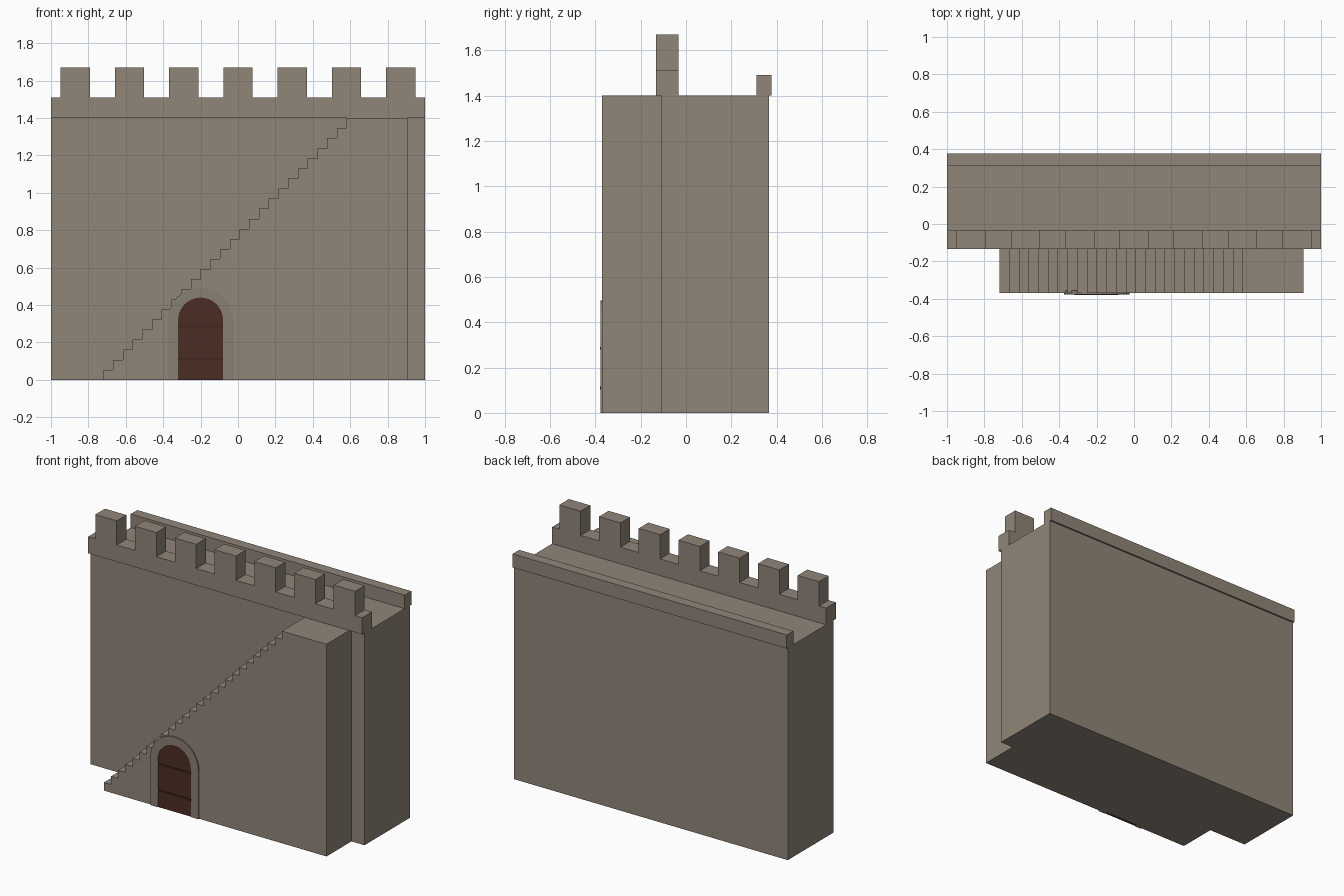
import bpy, bmesh, math

cube = bpy.data.objects.get("Cube")
if cube:
    bpy.data.objects.remove(cube, do_unlink=True)


def material(name, r, g, b):
    m = bpy.data.materials.new(name)
    m.use_nodes = True
    m.diffuse_color = (r, g, b, 1)
    bsdf = m.node_tree.nodes["Principled BSDF"]
    bsdf.inputs["Base Color"].default_value = (r, g, b, 1)
    bsdf.inputs["Roughness"].default_value = 0.9
    return m


stone = material("stone", 0.28, 0.235, 0.19)
trim = material("trim_stone", 0.25, 0.215, 0.175)
wood = material("dark_wood", 0.07, 0.026, 0.017)
band_wood = material("band_wood", 0.05, 0.02, 0.014)


def prism(name, outline, y0, y1, mat):
    """Extrude an x-z outline from y0 to y1."""
    bm = bmesh.new()
    face = bm.faces.new([bm.verts.new((x, y0, z)) for x, z in outline])
    moved = bmesh.ops.extrude_face_region(bm, geom=[face])["geom"]
    verts = [v for v in moved if isinstance(v, bmesh.types.BMVert)]
    bmesh.ops.translate(bm, verts=verts, vec=(0, y1 - y0, 0))
    bmesh.ops.recalc_face_normals(bm, faces=bm.faces)
    mesh = bpy.data.meshes.new(name)
    bm.to_mesh(mesh)
    bm.free()
    mesh.materials.append(mat)
    obj = bpy.data.objects.new(name, mesh)
    bpy.context.collection.objects.link(obj)
    return obj


def box(name, x0, x1, y0, y1, z0, z1, mat):
    return prism(name, [(x0, z0), (x1, z0), (x1, z1), (x0, z1)], y0, y1, mat)


def arch(cx, radius, spring, segments=20):
    """Arch line from the left foot over the top to the right foot."""
    curve = [(cx - radius * math.cos(math.pi * i / segments),
              spring + radius * math.sin(math.pi * i / segments))
             for i in range(segments + 1)]
    return [(cx - radius, 0)] + curve + [(cx + radius, 0)]


# Wall and its parapets
TOP = 1.4
box("wall", -1, 1, -0.11, 0.367, 0, TOP, stone)
box("front_parapet", -1, 1, -0.133, -0.033, TOP, 1.51, stone)
box("back_parapet", -1, 1, 0.31, 0.378, TOP, 1.49, stone)

# Merlons
for i in range(7):
    x = 0.29 * (i - 3)
    box(f"merlon_{i + 1}", x - 0.078, x + 0.078, -0.133, -0.033, 1.51, 1.67, stone)

# Solid staircase with a landing at the top
STEPS, START, LANDING, END = 26, -0.72, 0.58, 0.905
tread, riser = (LANDING - START) / (STEPS - 1), TOP / STEPS
profile = [(START, 0)]
for i in range(STEPS):
    x = START + i * tread
    profile.append((x, (i + 1) * riser))
    profile.append((END if i == STEPS - 1 else x + tread, (i + 1) * riser))
profile.append((END, 0))
prism("staircase", profile, -0.37, -0.11, stone)

# Arched doorway: frame, door and bands
DOOR_X, SPRING = -0.2, 0.32
frame = arch(DOOR_X, 0.175, SPRING) + arch(DOOR_X, 0.12, SPRING)[::-1]
prism("door_frame", frame, -0.378, -0.355, trim)
prism("door", arch(DOOR_X, 0.12, SPRING), -0.374, -0.355, wood)
for i, z in enumerate((0.11, 0.285)):
    box(f"door_band_{i + 1}", DOOR_X - 0.118, DOOR_X + 0.118, -0.379, -0.372,
        z - 0.006, z + 0.006, band_wood)
